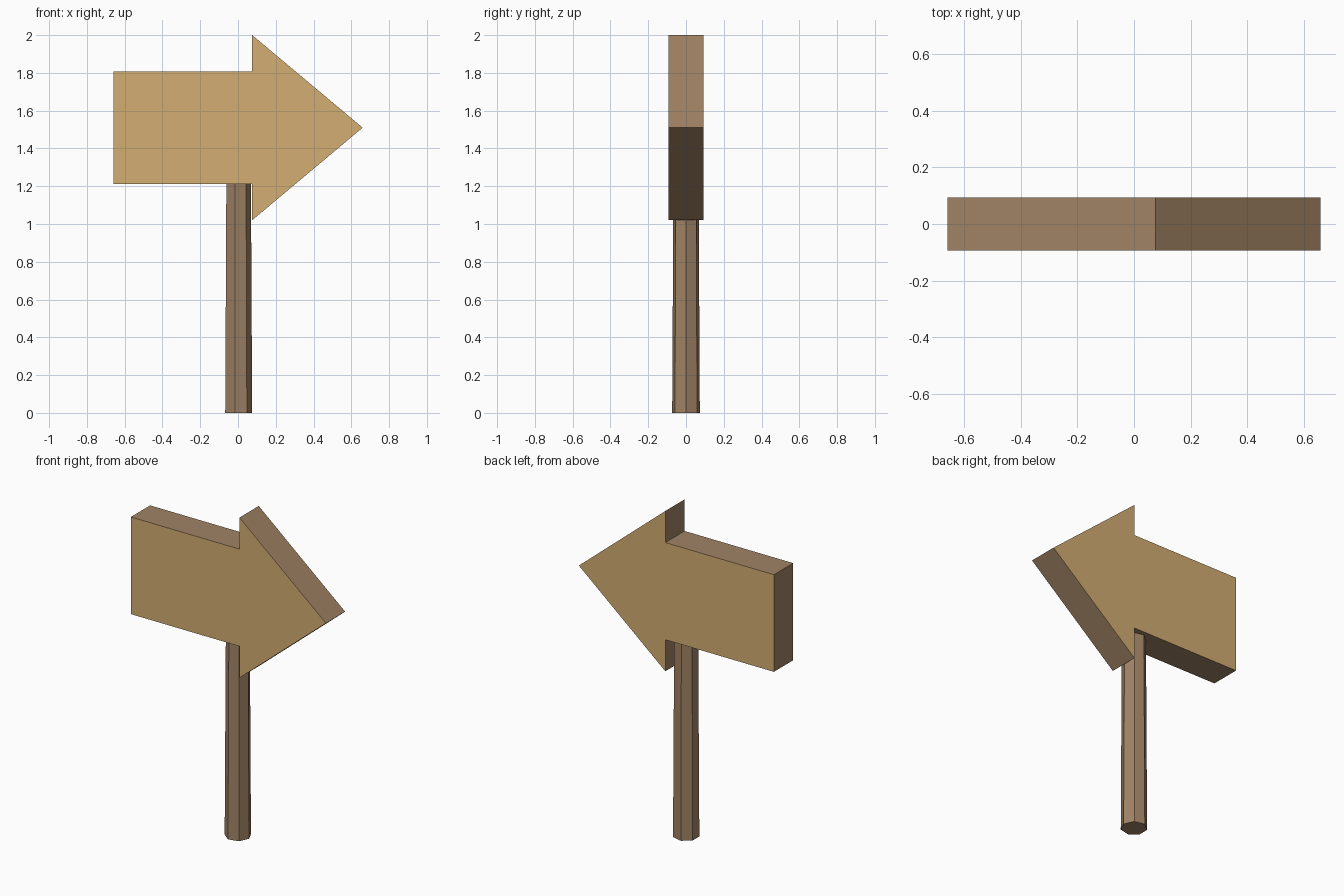
import bpy, bmesh
from mathutils import Vector

if "Cube" in bpy.data.objects:
    bpy.data.objects.remove(bpy.data.objects["Cube"])


def material(name, color):
    m = bpy.data.materials.new(name)
    m.diffuse_color = (*color, 1.0)
    m.use_nodes = True
    m.node_tree.nodes["Principled BSDF"].inputs["Base Color"].default_value = m.diffuse_color
    return m


def add_object(name, bm, *mats):
    bmesh.ops.recalc_face_normals(bm, faces=bm.faces)
    mesh = bpy.data.meshes.new(name)
    bm.to_mesh(mesh)
    bm.free()
    for m in mats:
        mesh.materials.append(m)
    obj = bpy.data.objects.new(name, mesh)
    bpy.context.collection.objects.link(obj)
    return obj


brown = material("dark wood", (0.352, 0.227, 0.130))
tan = material("light wood", (0.658, 0.418, 0.171))

# Post: tapered seven-sided pole with one corner facing +x
POST_TOP = 1.3
bpy.ops.mesh.primitive_cone_add(vertices=7, radius1=0.075, radius2=0.068,
                                depth=POST_TOP, location=(0, 0, POST_TOP / 2))
post = bpy.context.object
post.name = "post"
post.data.materials.append(brown)
# Turn so that the vertex lies exactly on +x
first = max(post.data.vertices, key=lambda v: v.co.y).co
post.rotation_euler.z = -Vector((0, 1)).angle_signed(Vector((1, 0))) if first.x else 0
post.rotation_euler.z = -1.5707963

# Arrow board: half outline mirrored about the tip height, then extruded
TIP_Z, HALF_DEPTH = 1.51, 0.093
half = [(-0.66, 0.297), (0.075, 0.297), (0.075, 0.49), (0.66, 0.0)]
outline = half + [(x, -h) for x, h in reversed(half[:-1])]
bm = bmesh.new()
face = bm.faces.new([bm.verts.new((x, -HALF_DEPTH, TIP_Z + h)) for x, h in outline])
ext = bmesh.ops.extrude_face_region(bm, geom=[face], use_keep_orig=True)
moved = [g for g in ext["geom"] if isinstance(g, bmesh.types.BMVert)]
bmesh.ops.translate(bm, verts=moved, vec=(0, 2 * HALF_DEPTH, 0))
bm.normal_update()
# Light wood on front and back, dark wood around the rim
for f in bm.faces:
    f.material_index = 1 if abs(f.normal.y) > 0.9 else 0
add_object("arrow_board", bm, brown, tan)
